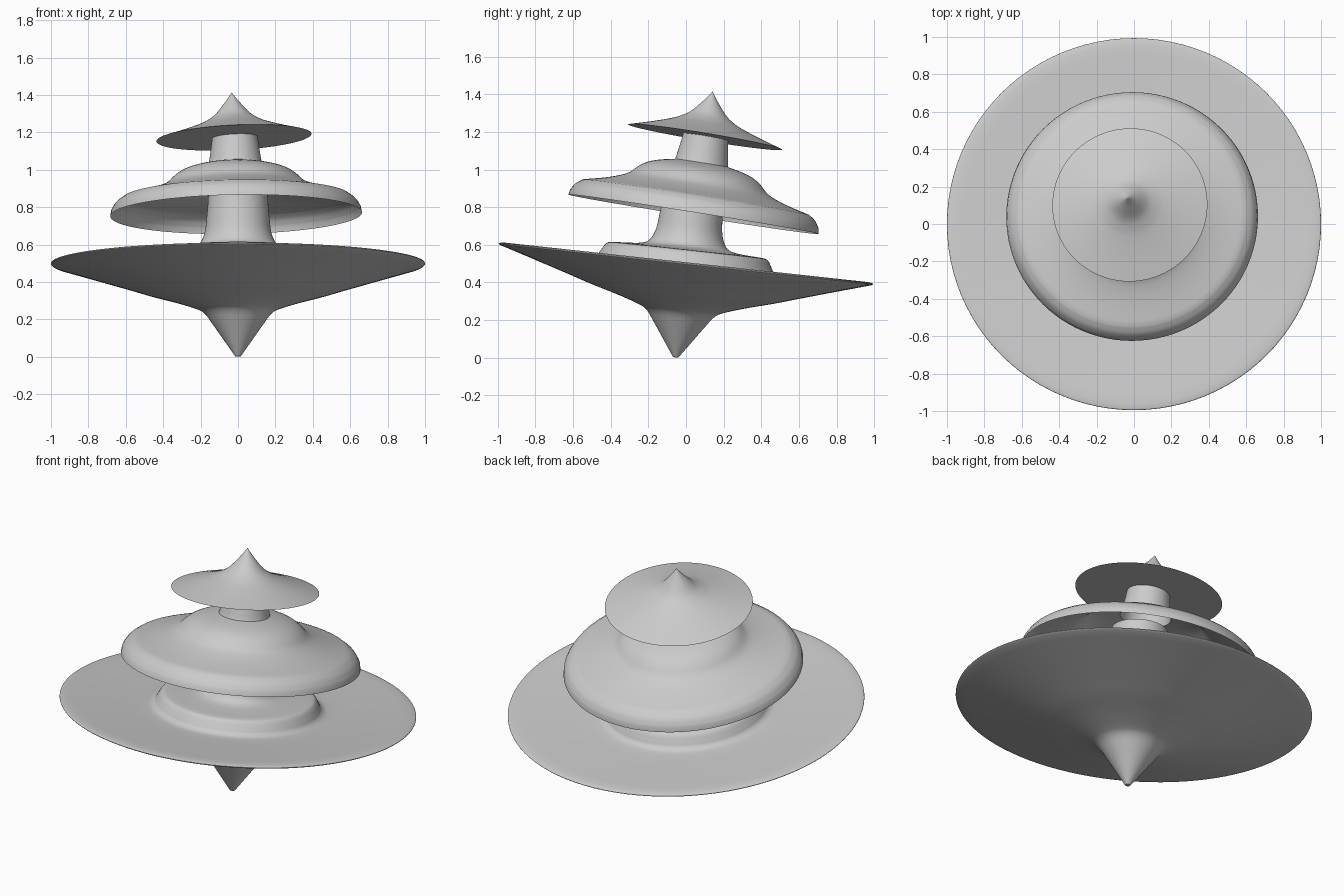
import bpy, bmesh, math
from mathutils import Vector

if "Cube" in bpy.data.objects:
    bpy.data.objects.remove(bpy.data.objects["Cube"])

SIDES = 96


def smooth_run(pts, steps=4):
    """Catmull-Rom resampling of a short profile run."""
    p = [Vector(q) for q in pts]
    if len(p) < 3:
        return p
    p = [2 * p[0] - p[1]] + p + [2 * p[-1] - p[-2]]
    out = []
    for a, b, c, d in zip(p, p[1:], p[2:], p[3:]):
        for i in range(steps):
            t = i / steps
            out.append(0.5 * (2 * b + (c - a) * t + (2 * a - 5 * b + 4 * c - d) * t * t
                              + (3 * b - a - 3 * c + d) * t ** 3))
    return out + [p[-2]]


def lathe(name, runs, origin, axis):
    """Spin profile runs (radius, height) about a tilted axis; creases lie between runs."""
    prof = []
    for run in runs:
        for q in smooth_run(run):
            if not prof or (q - prof[-1]).length > 1e-5:
                prof.append(q)
    bm = bmesh.new()
    rings = []
    for r, h in prof:
        if r < 1e-4:
            rings.append([bm.verts.new((0, 0, h))] * SIDES)
        else:
            rings.append([bm.verts.new((r * math.cos(2 * math.pi * i / SIDES),
                                        r * math.sin(2 * math.pi * i / SIDES), h))
                          for i in range(SIDES)])
    for lo, hi in zip(rings, rings[1:]):
        for i in range(SIDES):
            j = (i + 1) % SIDES
            corners = list(dict.fromkeys((lo[i], lo[j], hi[j], hi[i])))
            bm.faces.new(corners)
    mesh = bpy.data.meshes.new(name)
    bm.to_mesh(mesh)
    bm.free()
    ob = bpy.data.objects.new(name, mesh)
    bpy.context.collection.objects.link(ob)
    ob.location = origin
    ob.rotation_mode = 'QUATERNION'
    ob.rotation_quaternion = Vector((0, 0, 1)).rotation_difference(Vector(axis))
    bpy.ops.object.select_all(action='DESELECT')
    bpy.context.view_layer.objects.active = ob
    ob.select_set(True)
    bpy.ops.object.shade_smooth_by_angle(angle=math.radians(35))
    return ob


# Wide lower disc with pointed foot, raised collar and lower column
lathe("lower_disc", [
    [(0, 0.001), (0.015, 0.003)],
    [(0.015, 0.003), (0.07, 0.082), (0.137, 0.178), (0.18, 0.235), (0.228, 0.263),
     (0.354, 0.304), (0.484, 0.34), (0.60, 0.376), (0.8, 0.437), (0.99, 0.494)],
    [(0.99, 0.494), (1.0, 0.5), (0.995, 0.506), (0.97, 0.51)],
    [(0.97, 0.51), (0.75, 0.50), (0.53, 0.492), (0.475, 0.503), (0.455, 0.53),
     (0.435, 0.562), (0.41, 0.575), (0.324, 0.58)],
    [(0.324, 0.58), (0.25, 0.588), (0.205, 0.61), (0.178, 0.67), (0.168, 0.75),
     (0.16, 0.85), (0.158, 0.96)],
], (0, -0.055, 0), (0, 0.108, 0.994))

# Hollow middle canopy with its upper column
lathe("middle_canopy", [
    [(0.673, 0), (0.668, 0.03)],
    [(0.668, 0.03), (0.645, 0.065), (0.61, 0.092)],
    [(0.61, 0.092), (0.5, 0.119), (0.42, 0.145), (0.37, 0.17), (0.325, 0.212),
     (0.28, 0.24), (0.22, 0.26), (0.143, 0.276)],
    [(0.143, 0.276), (0.138, 0.30), (0.126, 0.38), (0.12, 0.43)],
], (-0.01, 0.04, 0.762), (-0.016, 0.156, 0.988))

# Pointed cap with flat underside
lathe("top_cap", [
    [(0, 0), (0.415, 0)],
    [(0.415, 0), (0.3, 0.034), (0.2, 0.068), (0.15, 0.09), (0.10, 0.122),
     (0.05, 0.178), (0.02, 0.216), (0, 0.245)],
], (-0.022, 0.102, 1.173), (-0.049, 0.162, 0.986))
